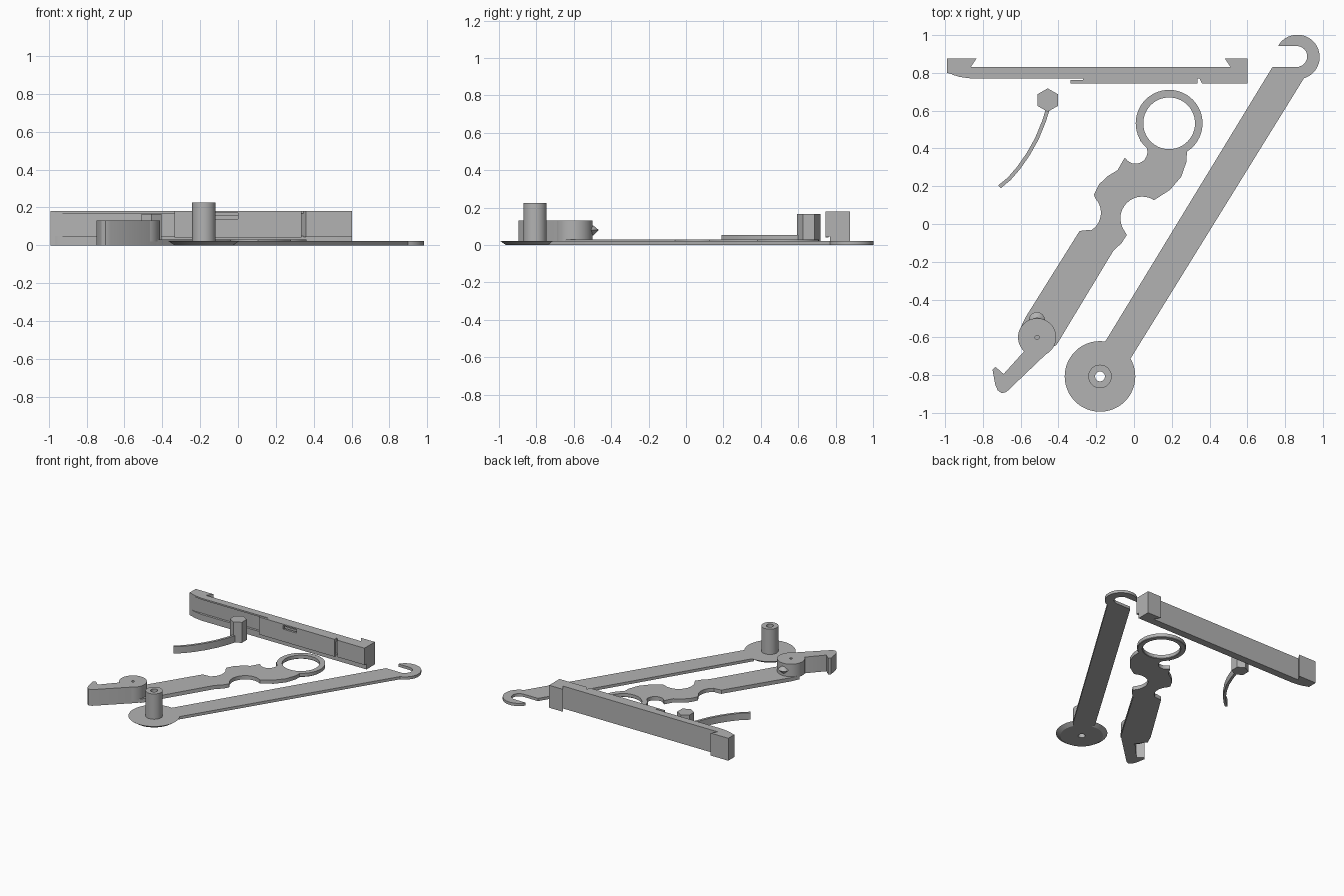
import bpy, bmesh, math
from mathutils import Vector

if "Cube" in bpy.data.objects:
    bpy.data.objects.remove(bpy.data.objects["Cube"])

grey = bpy.data.materials.new("plain grey")
grey.diffuse_color = (0.45, 0.45, 0.45, 1)
grey.use_nodes = True
grey.node_tree.nodes["Principled BSDF"].inputs["Base Color"].default_value = grey.diffuse_color


def arc(cx, cy, r, a0, a1, n=16):
    """Points on an arc, angles in degrees, both ends included."""
    return [(cx + r * math.cos(math.radians(a0 + (a1 - a0) * i / n)),
             cy + r * math.sin(math.radians(a0 + (a1 - a0) * i / n)))
            for i in range(n + 1)]


def circle(cx, cy, r, n=48):
    return arc(cx, cy, r, 0, 360, n)[:-1]


def finish(name, bm, angle=30):
    bmesh.ops.recalc_face_normals(bm, faces=bm.faces[:])
    me = bpy.data.meshes.new(name)
    bm.to_mesh(me)
    bm.free()
    me.materials.append(grey)
    ob = bpy.data.objects.new(name, me)
    bpy.context.collection.objects.link(ob)
    bpy.ops.object.select_all(action='DESELECT')
    bpy.context.view_layer.objects.active = ob
    ob.select_set(True)
    bpy.ops.object.shade_smooth_by_angle(angle=math.radians(angle))
    return ob


def plate(name, loops, z0, z1):
    """Extrude an outline, with optional hole loops, from z0 to z1."""
    bm = bmesh.new()
    for pts in loops:
        vs = [bm.verts.new((x, y, z0)) for x, y in pts]
        for a, b in zip(vs, vs[1:] + vs[:1]):
            bm.edges.new((a, b))
    bmesh.ops.triangle_fill(bm, edges=bm.edges[:], use_beauty=True, normal=(0, 0, 1))
    top = bmesh.ops.extrude_face_region(bm, geom=bm.faces[:])
    bmesh.ops.translate(bm, vec=(0, 0, z1 - z0),
                        verts=[v for v in top['geom'] if isinstance(v, bmesh.types.BMVert)])
    return finish(name, bm)


def lathe(name, cx, cy, prof, n=48):
    """Revolve a closed (radius, z) profile about a vertical axis."""
    bm = bmesh.new()
    rings = [[bm.verts.new((x, y, z)) for x, y in circle(cx, cy, r, n)] for r, z in prof]
    for a, b in zip(rings, rings[1:] + rings[:1]):
        for i in range(n):
            j = (i + 1) % n
            bm.faces.new((a[i], a[j], b[j], b[i]))
    return finish(name, bm)


def box(name, x0, x1, y0, y1, z0, z1):
    return plate(name, [[(x0, y0), (x1, y0), (x1, y1), (x0, y1)]], z0, z1)


# Long arm: chamfered disc, hollow post, straight bar, open hook
DX, DY = -0.18, -0.807
lathe("arm_disc_and_post", DX, DY,
      [(0.026, 0), (0.155, 0), (0.187, 0.022), (0.062, 0.022), (0.062, 0.225), (0.026, 0.225)])
bar = [(-0.157, -0.63), (0.733, 0.831), (0.872, 0.831)]
bar += arc(0.862, 0.887, 0.055, -75, 90, 14)
bar += [(0.765, 0.942)]
bar += arc(0.865, 0.884, 0.118, 147, -73, 28)
bar += [(-0.02, -0.715), (-0.06, -0.76), (-0.13, -0.70)]
plate("arm_bar_and_hook", [bar], 0, 0.022)

# Lever plate with finger notches
RX, RY = 0.186, 0.533
lever = arc(RX, RY, 0.16, 207, 303, 14)
lever += [(0.28, 0.38), (0.278, 0.33), (0.25, 0.25), (0.19, 0.18), (0.115, 0.132)]
lever += arc(0.043, 0.03, 0.115, 57, 215, 14)
lever += [(-0.038, -0.058), (-0.065, -0.10), (-0.11, -0.143), (-0.41, -0.64),
          (-0.515, -0.70), (-0.61, -0.57), (-0.575, -0.495), (-0.288, -0.037), (-0.245, -0.032)]
lever += arc(-0.285, 0.06, 0.11, -58, 41, 10)
lever += [(-0.213, 0.155), (-0.185, 0.21), (-0.14, 0.253), (-0.087, 0.285), (-0.05, 0.35)]
lever += arc(0.008, 0.382, 0.063, 215, 430, 16)
plate("lever_plate", [lever], 0, 0.03)
lathe("lever_ring", RX, RY, [(0.137, 0.004), (0.141, 0), (0.173, 0), (0.177, 0.004),
                             (0.177, 0.03), (0.137, 0.03)], 56)

# Pivot drum with a small pin hole, and the hooked jaw
PX, PY = -0.513, -0.6
lathe("pivot_drum", PX, PY, [(0.011, 0.02), (0.101, 0.02), (0.101, 0.13), (0.011, 0.13)])
jaw = [(-0.58, -0.672), (-0.69, -0.794), (-0.733, -0.757), (-0.749, -0.772),
       (-0.735, -0.85), (-0.722, -0.88), (-0.70, -0.896), (-0.675, -0.889),
       (-0.43, -0.655), (-0.50, -0.63)]
plate("jaw", [jaw], 0, 0.13)

# Pointed spur behind the drum
lathe("drum_spur", -0.514, -0.508, [(0.001, 0.05), (0.012, 0.05), (0.042, 0.08),
                                    (0.012, 0.105), (0.001, 0.105)], 24)

# Hexagonal peg with a thin curved spring
HX, HY = -0.457, 0.656
plate("hex_peg", [arc(HX, HY, 0.062, 30, 330, 5)], 0, 0.165)
mid = [Vector(p) for p in [(-0.452, 0.62), (-0.478, 0.54), (-0.515, 0.45), (-0.56, 0.37),
                           (-0.61, 0.298), (-0.66, 0.24), (-0.712, 0.197)]]
sides = [[], []]
for i, p in enumerate(mid):
    d = (mid[min(i + 1, len(mid) - 1)] - mid[max(i - 1, 0)]).normalized() * 0.01
    sides[0].append((p.x - d.y, p.y + d.x))
    sides[1].append((p.x + d.y, p.y - d.x))
plate("curved_spring", [sides[0] + sides[1][::-1]], 0, 0.055)

# Rail: back wall with end blocks, front lips curving in at the left end
plate("rail_wall", [[(-0.99, 0.80), (-0.94, 0.788), (0.602, 0.788), (0.602, 0.877),
                     (0.48, 0.877), (0.512, 0.83), (-0.865, 0.83), (-0.833, 0.877),
                     (-0.99, 0.877)]], 0, 0.18)
lip = [(-0.99, 0.81), (-0.96, 0.79), (-0.92, 0.778), (-0.86, 0.77), (0.602, 0.77),
       (0.602, 0.80), (-0.95, 0.80)]
plate("rail_lower_lip", [lip], 0, 0.05)
plate("rail_upper_lip", [lip], 0.168, 0.18)

# Front cover with a slot near its top, and the right end cover
box("cover_lower", -0.335, 0.335, 0.745, 0.763, 0.04, 0.14)
box("cover_upper_left", -0.335, -0.12, 0.745, 0.763, 0.14, 0.18)
box("cover_upper_right", 0.0, 0.335, 0.745, 0.763, 0.14, 0.18)
box("cover_slot_bridge", -0.12, 0.0, 0.745, 0.763, 0.17, 0.18)
box("cover_rib", -0.27, 0.335, 0.76, 0.79, 0.155, 0.18)
plate("end_cover", [[(0.36, 0.745), (0.602, 0.745), (0.602, 0.79), (0.335, 0.79)]], 0.045, 0.18)
